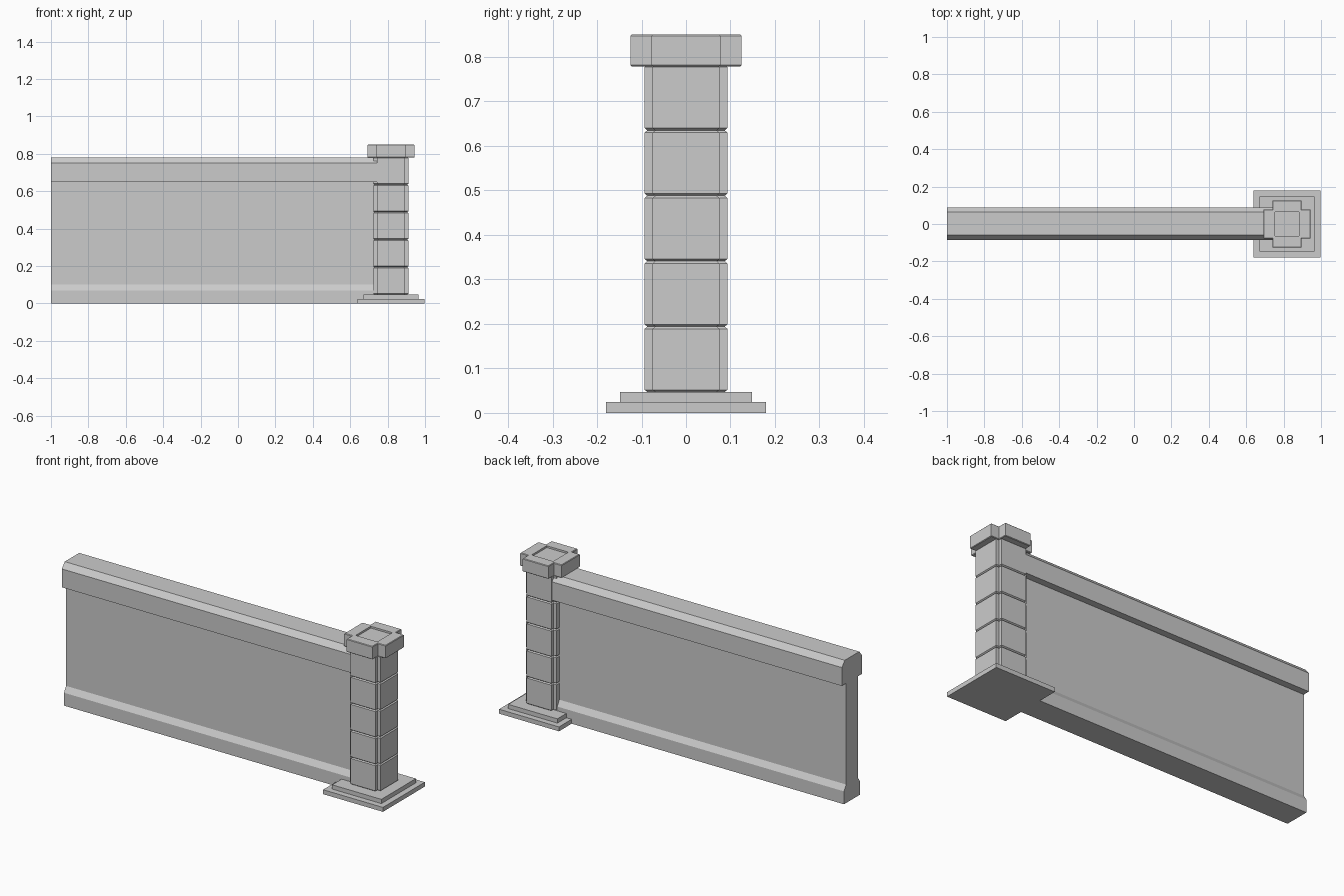
import bpy

if "Cube" in bpy.data.objects:
    bpy.data.objects.remove(bpy.data.objects["Cube"])

CX, CY = 0.818, 0.0  # pillar centre


def make_mesh(name, verts, faces):
    me = bpy.data.meshes.new(name)
    me.from_pydata(verts, [], faces)
    ob = bpy.data.objects.new(name, me)
    bpy.context.collection.objects.link(ob)
    return ob


def loft(name, rings):
    """Skin equal-sized rings of points and close both ends."""
    n = len(rings[0])
    verts = [p for ring in rings for p in ring]
    faces = [tuple(reversed(range(n)))]
    for k in range(len(rings) - 1):
        for i in range(n):
            j = (i + 1) % n
            faces.append((k*n + i, k*n + j, (k + 1)*n + j, (k + 1)*n + i))
    faces.append(tuple(range((len(rings) - 1)*n, len(rings)*n)))
    return make_mesh(name, verts, faces)


def plus_ring(r, w, z):
    """Plus-shaped outline: arm reach r, arm half width w."""
    pts, x, y = [], CX, CY
    for c, s in ((1, 0), (0, 1), (-1, 0), (0, -1)):
        for a, b in ((r, -w), (r, w), (w, w)):
            pts.append((x + a*c - b*s, y + a*s + b*c, z))
    return pts


def square_ring(h, z):
    return [(CX + a*h, CY + b*h, z) for a, b in ((-1, -1), (1, -1), (1, 1), (-1, 1))]


# wall: plinth, panel and chamfered coping in one mirrored profile
half = [(0.069, 0), (0.069, 0.07), (0.05, 0.10), (0.05, 0.65),
        (0.087, 0.65), (0.087, 0.75), (0.062, 0.78)]
profile = half + [(-y, z) for y, z in reversed(half)]
loft("wall", [[(x, y + 0.002, z) for y, z in profile] for x in (-1.0, 0.76)])

# stepped base
loft("base_plate", [square_ring(0.18, 0), square_ring(0.18, 0.024)])
loft("base_step", [square_ring(0.148, 0.024), square_ring(0.148, 0.047)])

# pillar of five stacked blocks with bevelled joints
rings, z0, count, top = [], 0.047, 5, 0.782
h = (top - z0) / count
for k in range(count):
    a, b = z0 + k*h, z0 + (k + 1)*h
    if k == 0:
        rings.append(plus_ring(0.087, 0.069, a))
    rings += [plus_ring(0.093, 0.075, a + 0.005),
              plus_ring(0.093, 0.075, b - 0.005),
              plus_ring(0.087, 0.069, b)]
loft("pillar", rings)

# pillar cap with a shallow square recess on top
cap = loft("pillar_cap", [plus_ring(0.122, 0.075, 0.779), plus_ring(0.125, 0.078, 0.782),
                          plus_ring(0.125, 0.078, 0.847), plus_ring(0.122, 0.075, 0.85)])
cutter = loft("recess_cutter", [square_ring(0.065, 0.84), square_ring(0.065, 0.9)])
cutter.hide_render = True
cutter.hide_set(True)
mod = cap.modifiers.new("recess", 'BOOLEAN')
mod.operation = 'DIFFERENCE'
mod.solver = 'EXACT'
mod.object = cutter
